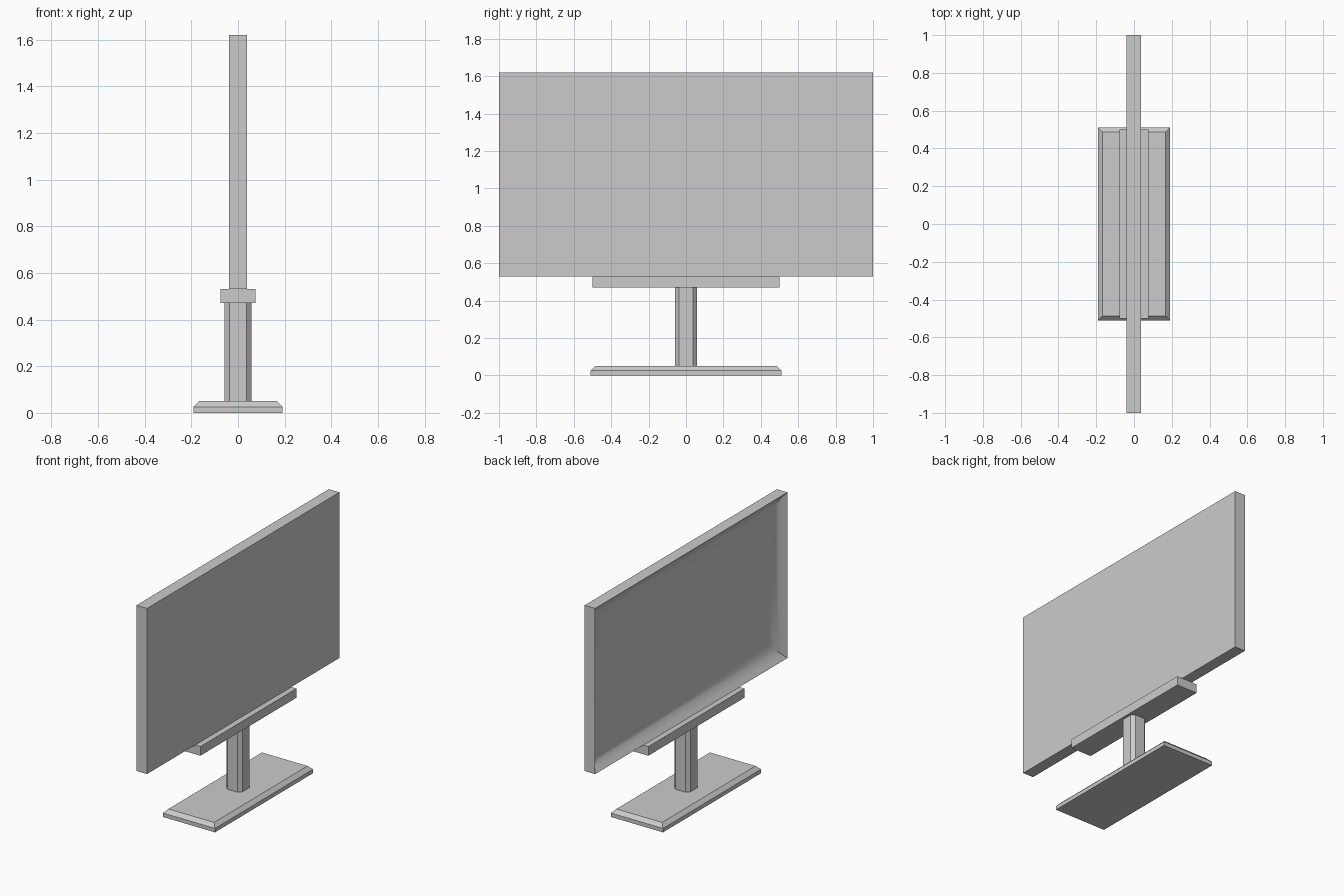
import bpy, bmesh
from mathutils import Vector

if "Cube" in bpy.data.objects:
    bpy.data.objects.remove(bpy.data.objects["Cube"])


def finish(bm, name):
    bmesh.ops.recalc_face_normals(bm, faces=bm.faces)
    mesh = bpy.data.meshes.new(name)
    bm.to_mesh(mesh)
    bm.free()
    obj = bpy.data.objects.new(name, mesh)
    bpy.context.collection.objects.link(obj)
    return obj


def box(lo, hi):
    lo, hi = Vector(lo), Vector(hi)
    bm = bmesh.new()
    bmesh.ops.create_cube(bm, size=1)
    for v in bm.verts:
        v.co = (lo + hi) / 2 + v.co * (hi - lo)
    return bm


def chamfer(bm, edges, width):
    bmesh.ops.bevel(bm, geom=edges, offset=width, segments=1,
                    affect='EDGES', profile=0.5)


# Base plate with chamfered top rim
bm = box((-0.19, -0.51, 0), (0.19, 0.51, 0.05))
chamfer(bm, [e for e in bm.edges if all(v.co.z > 0.04 for v in e.verts)], 0.024)
finish(bm, "base")

# Square neck with chamfered corners
bm = box((-0.0575, -0.0575, 0.05), (0.0575, 0.0575, 0.47))
chamfer(bm, [e for e in bm.edges
             if abs(e.verts[0].co.z - e.verts[1].co.z) > 0.1], 0.021)
finish(bm, "neck")

# Mounting bar under the screen
finish(box((-0.076, -0.5, 0.47), (0.076, 0.5, 0.53)), "mount_bar")

# Screen panel, display side (-x) hollowed into a smooth dish inside its rim
bm = box((-0.039, -1, 0.53), (0.038, 1, 1.62))
bm.normal_update()
display = [f for f in bm.faces if f.normal.x < -0.9]
WIDTH, DEPTH, STEPS = 0.2, 0.06, 8
for i in range(STEPS):
    a, b = 1 - i / STEPS, 1 - (i + 1) / STEPS
    bmesh.ops.inset_region(bm, faces=display, thickness=WIDTH / STEPS,
                           depth=-DEPTH * (a ** 3 - b ** 3),
                           use_even_offset=True)
screen = finish(bm, "screen")
bpy.context.view_layer.objects.active = screen
screen.select_set(True)
bpy.ops.object.shade_smooth_by_angle()
